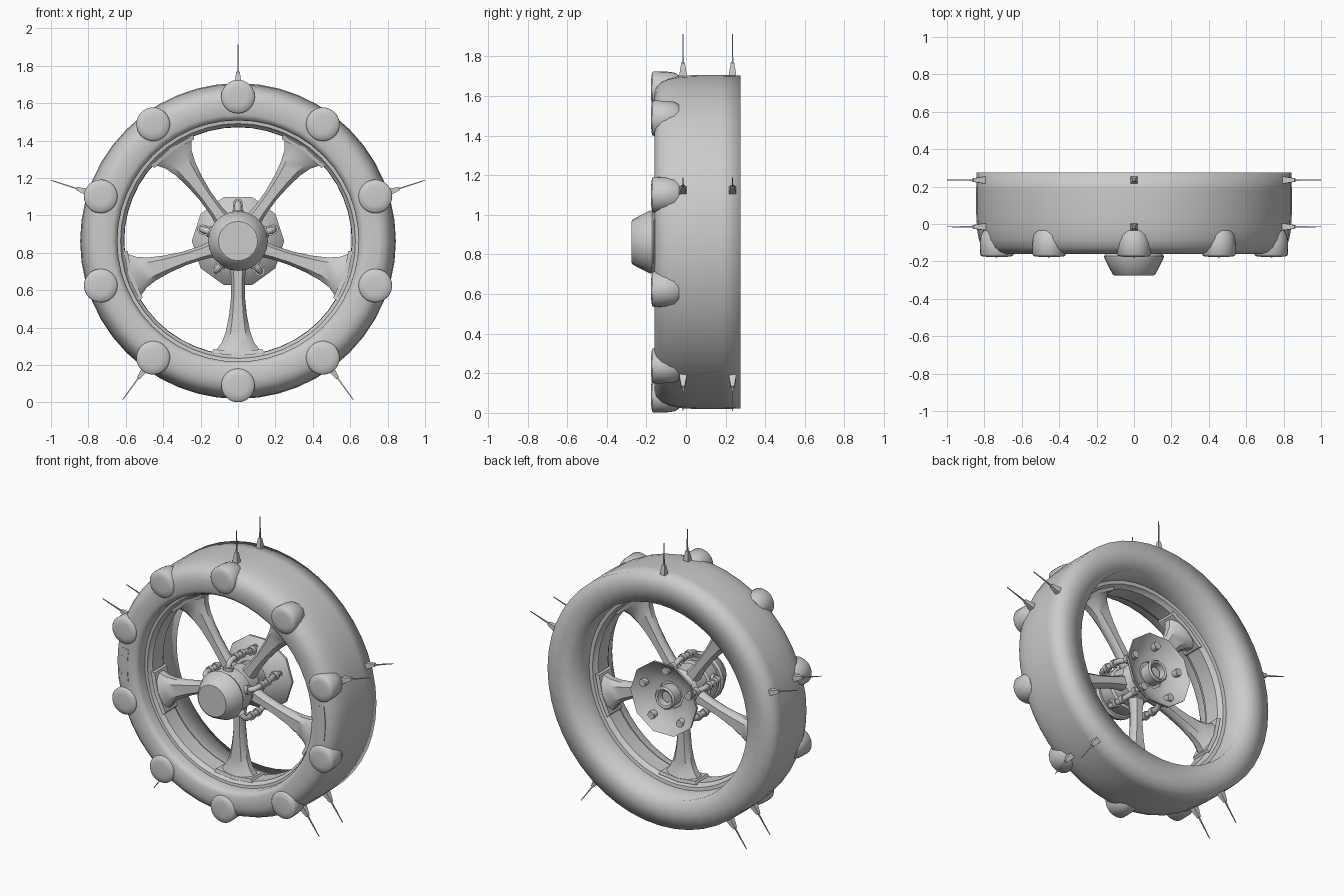
import bpy, bmesh, math
from mathutils import Vector, Matrix

if "Cube" in bpy.data.objects:
    bpy.data.objects.remove(bpy.data.objects["Cube"])

ZC = 0.863                                   # axle height
grey = bpy.data.materials.new("plain grey")
grey.diffuse_color = (0.6, 0.6, 0.6, 1)
grey.use_nodes = True
grey.node_tree.nodes["Principled BSDF"].inputs["Base Color"].default_value = grey.diffuse_color


def finish(name, bm, angle=35):
    bmesh.ops.recalc_face_normals(bm, faces=bm.faces)
    me = bpy.data.meshes.new(name)
    bm.to_mesh(me)
    bm.free()
    ob = bpy.data.objects.new(name, me)
    bpy.context.collection.objects.link(ob)
    me.materials.append(grey)
    bpy.ops.object.select_all(action='DESELECT')
    ob.select_set(True)
    bpy.context.view_layer.objects.active = ob
    bpy.ops.object.shade_smooth_by_angle(angle=math.radians(angle))
    return ob


def place(ob, turn, copies):
    """Stand the part at the top of the wheel and repeat it round the axle."""
    for i in range(copies):
        o = ob if i == 0 else ob.copy()
        if i:
            bpy.context.collection.objects.link(o)
        a = math.radians(turn) + i * math.tau / copies
        o.matrix_world = Matrix.Translation((0, 0, ZC)) @ Matrix.Rotation(a, 4, 'Y')


def lathe(bm, profile, n, closed=False, offset=0.0, centre=(0, 0, 0)):
    """Spin (radius, y) points round the y axis."""
    rings = []
    for r, y in profile:
        if r == 0:
            rings.append([bm.verts.new(Vector(centre) + Vector((0, y, 0)))] * n)
        else:
            rings.append([bm.verts.new(Vector(centre) + Vector(
                (r * math.sin(math.tau * (i + offset) / n), y,
                 r * math.cos(math.tau * (i + offset) / n)))) for i in range(n)])
    pairs = list(zip(rings, rings[1:]))
    if closed:
        pairs.append((rings[-1], rings[0]))
    for a, b in pairs:
        for i in range(n):
            j = (i + 1) % n
            vs = list(dict.fromkeys((a[i], a[j], b[j], b[i])))
            bm.faces.new(vs)


def loft(bm, sections):
    """Skin a list of equal point loops and cap both ends."""
    loops = [[bm.verts.new(p) for p in s] for s in sections]
    n = len(loops[0])
    for a, b in zip(loops, loops[1:]):
        for i in range(n):
            bm.faces.new((a[i], a[(i + 1) % n], b[(i + 1) % n], b[i]))
    bm.faces.new(loops[0])
    bm.faces.new(loops[-1])


def turned(name, profile, n, angle=35, **kw):
    bm = bmesh.new()
    lathe(bm, profile, n, **kw)
    ob = finish(name, bm, angle)
    place(ob, 0, 1)
    return ob


# Tyre: rounded front shoulder, square back edge
turned("tyre", [(0.645, -0.13), (0.655, -0.148), (0.675, -0.16), (0.75, -0.16), (0.785, -0.15),
                (0.812, -0.125), (0.829, -0.085), (0.839, -0.03), (0.844, 0.06), (0.844, 0.18),
                (0.841, 0.275), (0.75, 0.275), (0.65, 0.275), (0.65, 0.1), (0.645, -0.05)],
       48, 100, closed=True)

# Rim band inside the tyre that carries the spokes
turned("rim_band", [(0.655, -0.075), (0.628, -0.07), (0.622, -0.05), (0.61, -0.04), (0.608, 0.07),
                    (0.62, 0.08), (0.628, 0.10), (0.655, 0.105)], 48, closed=True)

# Hub: front cap, barrel, rear dish and rear nut
turned("hub_cap", [(0, -0.275), (0.105, -0.275), (0.115, -0.268), (0.158, -0.185), (0.16, -0.172),
                   (0.15, -0.157), (0, -0.157)], 20)
turned("hub_barrel", [(0, -0.16), (0.135, -0.16), (0.145, -0.14), (0.145, -0.06), (0.13, -0.05),
                      (0.13, 0.05), (0.115, 0.07), (0.11, 0.15), (0, 0.15)], 20)
turned("hub_dish", [(0.09, 0.14), (0.14, 0.15), (0.2, 0.18), (0.247, 0.225), (0.247, 0.24),
                    (0.19, 0.195), (0.13, 0.165), (0.09, 0.16)], 10, closed=True, offset=0.5)
turned("hub_socket", [(0.07, 0.14), (0.075, 0.225), (0.065, 0.235), (0.052, 0.23),
                      (0.048, 0.16), (0, 0.16)], 12)
turned("hub_nut", [(0, 0.14), (0.04, 0.14), (0.04, 0.2), (0, 0.2)], 6)

# Spokes: slim at the hub, flaring into a foot on the rim band
bm = bmesh.new()
sections = []
for r, w, d in [(0.09, 0.05, 0.04), (0.2, 0.037, 0.036), (0.3, 0.037, 0.036), (0.4, 0.048, 0.038),
                (0.48, 0.064, 0.043), (0.54, 0.085, 0.05), (0.585, 0.118, 0.06), (0.597, 0.125, 0.064)]:
    sections.append([Vector((sx * w * kx, 0.02 + sy * d * ky, r)) for sx, sy, kx, ky in (
        (-1, -1, 0.6, 1), (1, -1, 0.6, 1), (1, -1, 1, 0.4), (1, 1, 1, 0.4),
        (1, 1, 0.6, 1), (-1, 1, 0.6, 1), (-1, 1, 1, 0.4), (-1, -1, 1, 0.4))])
loft(bm, sections)
place(finish("spoke", bm, 40), 36, 5)

# Spoke feet
bm = bmesh.new()
loft(bm, [[Vector((x * w, 0.02 + y * d, r - 0.016 * abs(x))) for x, y in
           ((-1, -1), (0, -1), (1, -1), (1, 1), (0, 1), (-1, 1))]
          for r, w, d in ((0.594, 0.13, 0.066), (0.615, 0.142, 0.072))])
place(finish("spoke_foot", bm), 36, 5)

# Hub pipes: bent tubes from the barrel back into the dish
bm = bmesh.new()
path = [(-0.1, 0.12), (-0.1, 0.17), (-0.09, 0.19), (-0.07, 0.2), (0.0, 0.2), (0.07, 0.2),
        (0.09, 0.195), (0.11, 0.185), (0.14, 0.18), (0.215, 0.18)]
pts = [Vector((0, y, r)) for y, r in path]
tube = []
for i, p in enumerate(pts):
    t = (pts[min(i + 1, len(pts) - 1)] - pts[max(i - 1, 0)]).normalized()
    u = t.cross(Vector((1, 0, 0)))
    tube.append([p + 0.018 * (Vector((1, 0, 0)) * math.cos(k * math.tau / 10)
                              + u * math.sin(k * math.tau / 10)) for k in range(10)])
loft(bm, tube)
# Pipe collars and rear bolt
for y0, y1, r, z in ((-0.04, -0.015, 0.027, 0.2), (0.025, 0.05, 0.027, 0.2),
                     (0.13, 0.16, 0.028, 0.18), (0.185, 0.225, 0.025, 0.18)):
    lathe(bm, [(0, y0), (r, y0), (r, y1), (0, y1)], 10, centre=(0, 0, z))
loft(bm, [[Vector((0.03 * math.cos(k * math.tau / 10), -0.1 + 0.03 * math.sin(k * math.tau / 10), z))
           for k in range(10)] for z in (0.135, 0.165)])
place(finish("hub_pipe", bm, 45), 0, 5)

# Round studs on the front shoulder
bm = bmesh.new()
lathe(bm, [(0, -0.178), (0.05, -0.176), (0.083, -0.172), (0.09, -0.163), (0.089, -0.1),
           (0.084, -0.06), (0.07, -0.035), (0, -0.03)], 24, centre=(0, 0, 0.772))
place(finish("tyre_stud", bm, 50), 0, 10)

# Spikes: square tapered base with a thin needle, two rows
for row, y in (("front", -0.015), ("rear", 0.235)):
    bm = bmesh.new()
    loft(bm, [[Vector((sx * w, y + sy * w, r)) for sx, sy in ((-1, -1), (1, -1), (1, 1), (-1, 1))]
              for r, w in ((0.825, 0.019), (0.85, 0.018), (0.905, 0.009), (0.907, 0.004), (1.05, 0.002))])
    place(finish(row + "_spike", bm, 20), 0, 5)

# Thin curved panels on both sides of the front face
bm = bmesh.new()
sections = []
for i in range(9):
    a = math.radians(-9 + i * 18 / 8)
    sections.append([Vector((r * math.sin(a), y, r * math.cos(a)))
                     for r, y in ((0.712, -0.15), (0.712, -0.163), (0.762, -0.161), (0.762, -0.145))])
loft(bm, sections)
place(finish("side_panel", bm), 90, 2)
